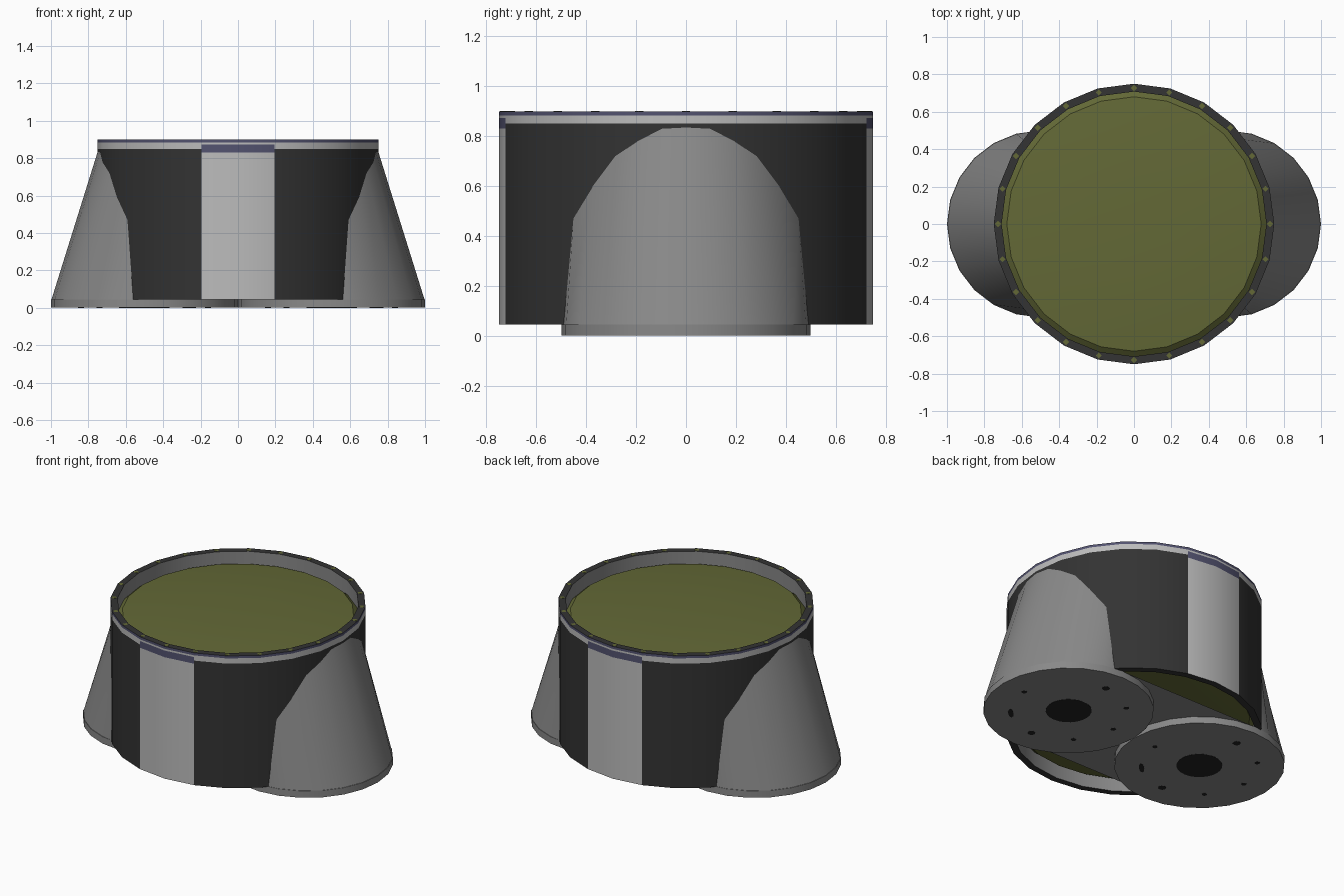
import bpy, bmesh, math

if "Cube" in bpy.data.objects:
    bpy.data.objects.remove(bpy.data.objects["Cube"])

SIDES = 24

def material(name, rgb):
    m = bpy.data.materials.new(name)
    m.diffuse_color = (*rgb, 1)
    m.use_nodes = True
    m.node_tree.nodes["Principled BSDF"].inputs["Base Color"].default_value = m.diffuse_color
    return m

LIGHT = material("light grey panel", (0.5, 0.5, 0.5))
GREY = material("mid grey metal", (0.25, 0.25, 0.25))
DARK = material("dark panel", (0.033, 0.033, 0.033))
BLUE = material("slate blue trim", (0.085, 0.085, 0.16))
OLIVE = material("olive cover", (0.125, 0.14, 0.037))
BLACK = material("black hole", (0.017, 0.017, 0.017))

def finish(name, bm, mats):
    mesh = bpy.data.meshes.new(name)
    bm.to_mesh(mesh)
    bm.free()
    for m in mats:
        mesh.materials.append(m)
    ob = bpy.data.objects.new(name, mesh)
    bpy.context.collection.objects.link(ob)
    bpy.ops.object.select_all(action='DESELECT')
    ob.select_set(True)
    bpy.context.view_layer.objects.active = ob
    bpy.ops.object.shade_smooth_by_angle(angle=math.radians(30))
    return ob

def lathe(name, profile, mats, rule=None, sides=SIDES):
    """Spin an (r, z) profile, listed anticlockwise, about z; rule picks each face's material."""
    bm = bmesh.new()
    rings = []
    for r, z in profile:
        count = 1 if r == 0 else sides
        rings.append([bm.verts.new((r * math.cos(2 * math.pi * i / sides),
                                    r * math.sin(2 * math.pi * i / sides), z))
                      for i in range(count)])
    for a, b in zip(rings, rings[1:]):
        for i in range(sides):
            j = (i + 1) % sides
            corners = [a[i % len(a)], a[j % len(a)], b[j % len(b)], b[i % len(b)]]
            bm.faces.new(list(dict.fromkeys(corners)))
    if rule:
        bm.normal_update()
        for f in bm.faces:
            f.material_index = rule(f.calc_center_median(), f.normal)
    return finish(name, bm, mats)

# Drum wall: dark sides, light panels front and back, banded trim on top
def wall_rule(c, n):
    if abs(n.z) > 0.5:
        return 2                       # end rims
    if c.x * n.x + c.y * n.y < 0:
        return 1                       # inner wall
    if c.z > 0.885:
        return 3
    if abs(c.x) < 0.15:                # front and back panels
        return 3 if 0.83 < c.z < 0.873 else 0
    return 0 if c.z > 0.85 else 2

R, RI = 0.75, 0.708
lathe("drum_wall", [(RI, 0.14), (RI, 0.045), (R, 0.045), (R, 0.83), (R, 0.85), (R, 0.873),
                    (R, 0.884), (R, 0.9), (RI, 0.9), (RI, 0.80)],
      [LIGHT, GREY, DARK, BLUE], rule=wall_rule)

# Slightly domed covers recessed in both ends of the drum
dome = [(0.708, 0.808), (0.68, 0.832), (0.5, 0.848), (0.25, 0.857), (0, 0.86)]
lathe("top_cover", dome, [OLIVE])
lathe("bottom_cover", [(r, 0.945 - z) for r, z in reversed(dome)], [OLIVE])

# Small studs on the top rim
for i in range(SIDES):
    a = 2 * math.pi * i / SIDES
    stud = lathe("rim_stud", [(0.017, 0.899), (0.017, 0.901), (0, 0.901)], [OLIVE], sides=4)
    stud.location = (0.728 * math.cos(a), 0.728 * math.sin(a), 0)

# Height at which each rib of the sloping fairing meets the drum, by base angle
MEET = {0: 0.835, 15: 0.83, 30: 0.78, 45: 0.72, 60: 0.6, 75: 0.47}

def fairing(name, side):
    """Base arc lofted radially inwards onto the drum surface."""
    bm = bmesh.new()
    low, high = [], []
    for deg in range(-90, 91, 15):
        a = math.radians(deg)
        x, y = 0.5 + 0.497 * math.cos(a), 0.497 * math.sin(a)
        if abs(deg) == 90:             # ends of the arc, where it runs into the drum
            y = math.copysign(0.491, y)
            p, q = (0.56, y, 0.045), (0.56, y, 0.05)
        else:
            phi = math.atan2(y, x)
            local = (math.degrees(phi) + 360) % 15 - 7.5
            radius = R * math.cos(math.radians(7.5)) / math.cos(math.radians(local))
            p = (x, y, 0.045)
            q = (radius * math.cos(phi), radius * math.sin(phi), MEET[abs(deg)])
        low.append(bm.verts.new((side * p[0], p[1], p[2])))
        high.append(bm.verts.new((side * q[0], q[1], q[2])))
    for i in range(len(low) - 1):
        corners = [low[i], low[i + 1], high[i + 1], high[i]]
        bm.faces.new(corners if side > 0 else corners[::-1])
    finish(name, bm, [GREY])

for side, label in ((-1, "left"), (1, "right")):
    fairing(label + "_fairing", side)

    # Flat base plate with a centre hole and a ring of bolt holes
    plate = lathe(label + "_base_plate", [(0, 0.001), (0.5, 0.001), (0.5, 0.045), (0.49, 0.045)], [GREY])
    plate.location.x = side * 0.5
    hole = lathe(label + "_centre_hole", [(0, 0), (0.135, 0), (0.135, 0.002)], [BLACK])
    hole.location.x = side * 0.5
    for deg in (0, 90, 135, 180, 225, 270, 315):
        a = math.radians(deg)
        size = 0.024 if deg in (90, 270) else 0.016
        bolt = lathe(label + "_bolt_hole", [(0, 0), (size, 0), (size, 0.002)], [BLACK], sides=8)
        bolt.location = (side * 0.5 + 0.34 * math.cos(a), 0.34 * math.sin(a), 0)
        if deg == 315:                 # slot along the ring
            bolt.rotation_euler.z = a
            bolt.scale.y = 3.2

# Underside panel bridging the gap between the two base plates
bm = bmesh.new()
for sy in (-1, 1):
    arc = []
    for k in range(7):
        a = math.radians(15 * k)
        arc.append((-0.5 + 0.499 * math.sin(a), 0.499 * math.cos(a)))
    arc += [(-x, y) for x, y in reversed(arc)]
    verts = [bm.verts.new((x, sy * y, 0.044)) for x, y in arc]
    bm.faces.new(verts if sy > 0 else verts[::-1])
finish("underside_panel", bm, [GREY])
